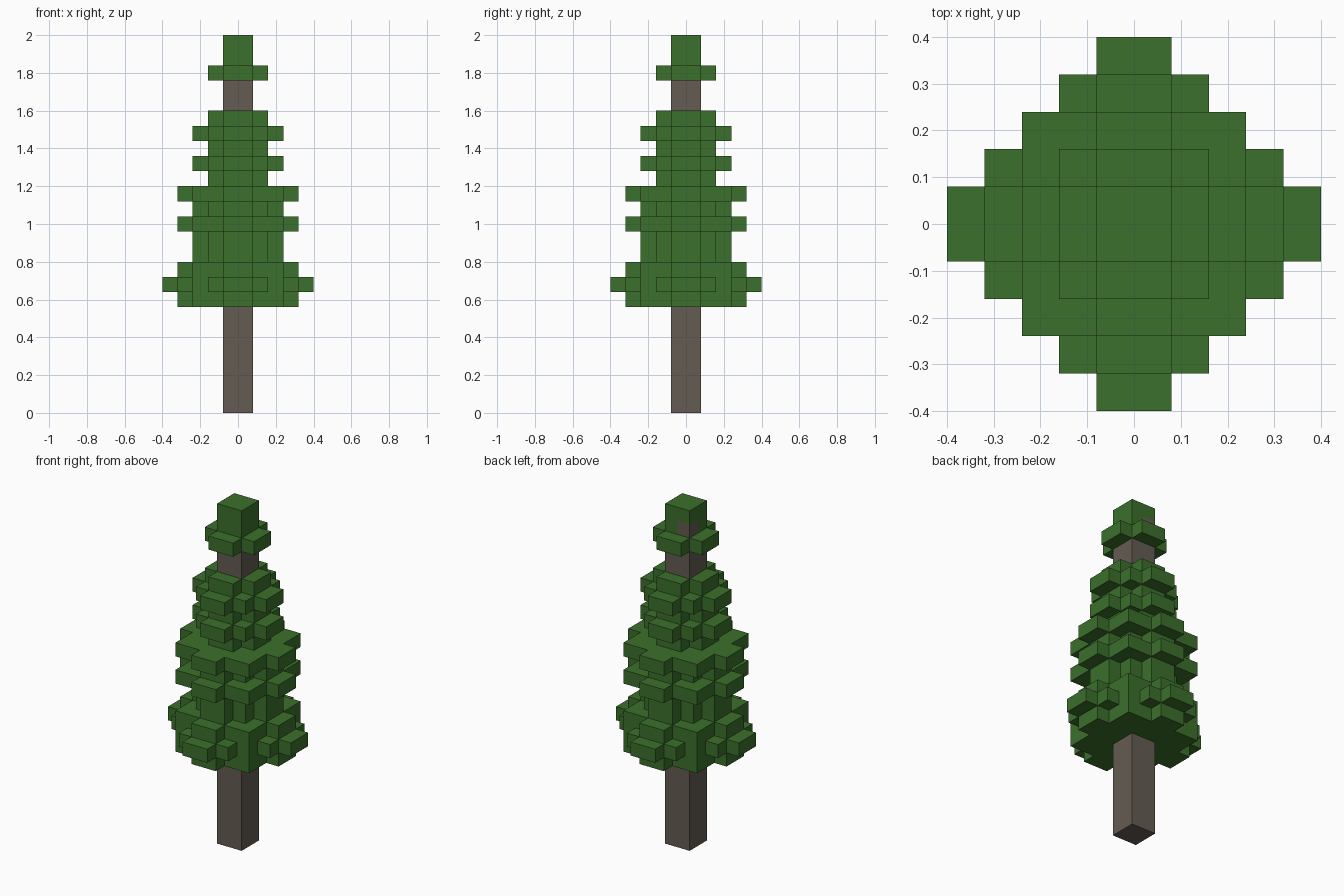
import bpy
import bmesh
from mathutils import Vector

cube = bpy.data.objects.get("Cube")
if cube:
    bpy.data.objects.remove(cube, do_unlink=True)

UNIT = 0.08  # edge of one block


def make_material(name, colour):
    mat = bpy.data.materials.new(name)
    mat.use_nodes = True
    mat.diffuse_color = (*colour, 1)
    bsdf = next(n for n in mat.node_tree.nodes if n.type == 'BSDF_PRINCIPLED')
    bsdf.inputs["Base Color"].default_value = (*colour, 1)
    bsdf.inputs["Roughness"].default_value = 0.9
    return mat


leaf_green = make_material("leaf green", (0.044, 0.162, 0.025))
bark_brown = make_material("bark brown", (0.127, 0.107, 0.084))


def layer(level, square, arm, knobs=False):
    """Blocks of one layer: a square core with a two-block-wide cross."""
    blocks = set()
    for i in range(-arm, arm):
        for j in range(-arm, arm):
            # Ring number of the block, counted outward from the trunk axis
            a, b = (k + 1 if k >= 0 else -k for k in (i, j))
            low, high = min(a, b), max(a, b)
            in_cross = low == 1
            in_knob = knobs and low == 2 and high == arm - 1
            if high <= square or in_cross or in_knob:
                blocks.add((i, j, level))
    return blocks


def build(name, blocks, solid, material):
    """Mesh the block faces that are not covered by another solid block."""
    bm = bmesh.new()
    corners = {}

    def vert(p):
        key = tuple(round(c) for c in p)
        if key not in corners:
            corners[key] = bm.verts.new(Vector(key) * UNIT)
        return corners[key]

    for block in sorted(blocks):
        for axis in range(3):
            for side in (0, 1):
                step = [0, 0, 0]
                step[axis] = 1 if side else -1
                if tuple(b + s for b, s in zip(block, step)) in solid:
                    continue
                u, v = Vector(), Vector()
                u[(axis + 1) % 3] = v[(axis + 2) % 3] = 1
                base = Vector(block)
                base[axis] += side
                quad = [base, base + u, base + u + v, base + v]
                if not side:
                    quad.reverse()
                bm.faces.new([vert(p) for p in quad])
    mesh = bpy.data.meshes.new(name)
    bm.to_mesh(mesh)
    bm.free()
    mesh.materials.append(material)
    bpy.context.collection.objects.link(bpy.data.objects.new(name, mesh))


# Trunk, with one block showing at the back of the tip
trunk = set()
for level in range(23):
    trunk |= layer(level, 1, 1)
trunk.add((-1, 0, 23))

# Lowest, widest skirt of branches
lower = layer(7, 3, 4) | layer(8, 3, 5, knobs=True) | layer(9, 3, 4)

# Middle branches, wide tiers between narrow ones
middle = set()
for level in (10, 11, 13):
    middle |= layer(level, 2, 3)
for level in (12, 14):
    middle |= layer(level, 3, 4)

# Upper branches
upper = set()
for level in (15, 17, 19):
    upper |= layer(level, 1, 2)
for level in (16, 18):
    upper |= layer(level, 2, 3)

# Crown at the top
crown = layer(22, 1, 2) | layer(23, 1, 1) | layer(24, 1, 1)

solid = trunk | lower | middle | upper | crown
build("trunk", trunk, solid, bark_brown)
for name, blocks in (("lower_branches", lower), ("middle_branches", middle),
                     ("upper_branches", upper), ("crown", crown)):
    build(name, blocks - trunk, solid, leaf_green)
